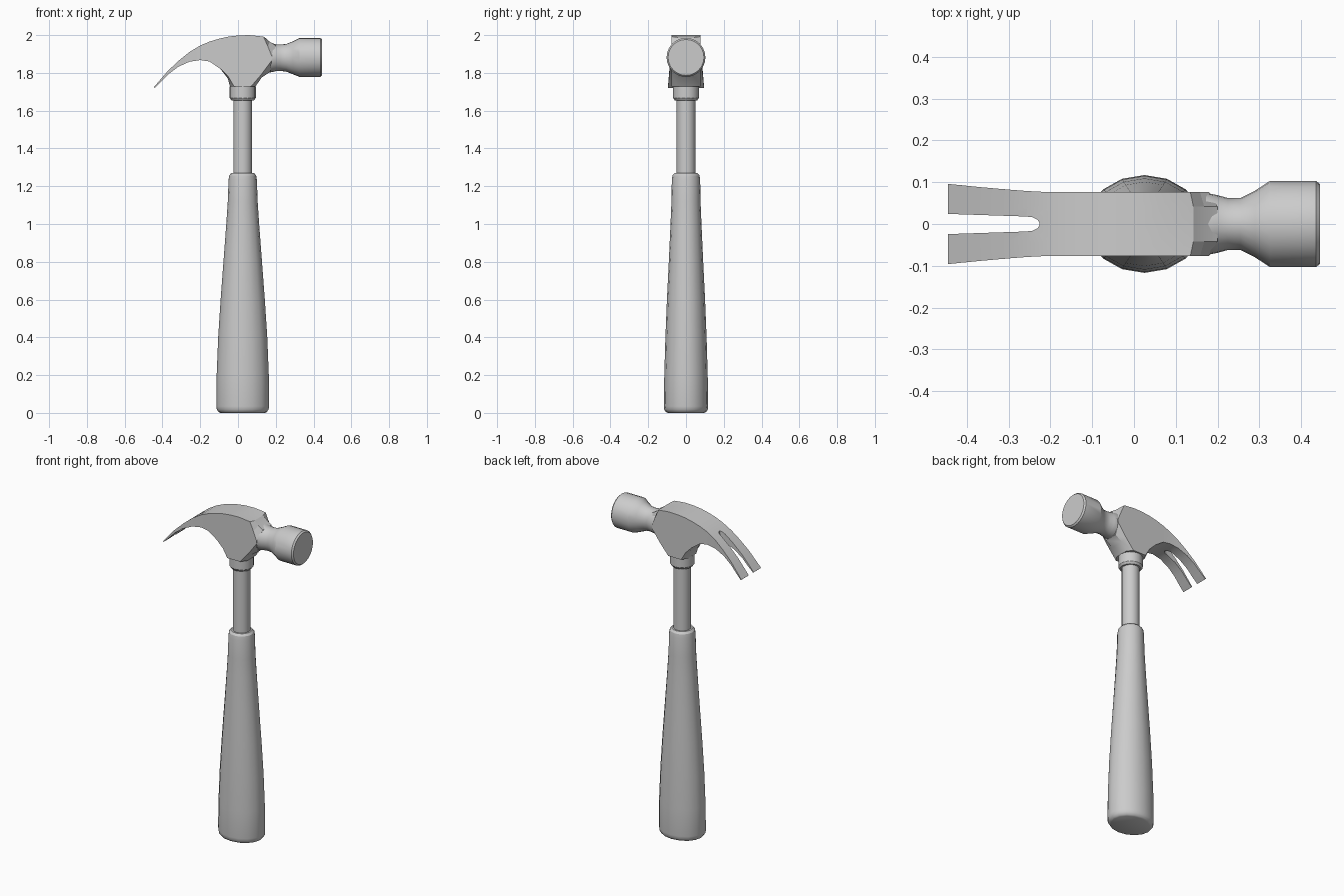
import bpy, bmesh, math

if "Cube" in bpy.data.objects:
    bpy.data.objects.remove(bpy.data.objects["Cube"])

CX = 0.025  # handle axis


def finish(name, rings, angle=32):
    """Skin a list of equal-length vertex rings, cap both ends, smooth by angle."""
    bm = bmesh.new()
    rows = [[bm.verts.new(p) for p in ring] for ring in rings]
    n = len(rows[0])
    for a, b in zip(rows, rows[1:]):
        for i in range(n):
            j = (i + 1) % n
            bm.faces.new((a[i], a[j], b[j], b[i]))
    bm.faces.new(rows[0])
    bm.faces.new(rows[-1])
    bmesh.ops.recalc_face_normals(bm, faces=bm.faces[:])
    me = bpy.data.meshes.new(name)
    bm.to_mesh(me)
    bm.free()
    ob = bpy.data.objects.new(name, me)
    bpy.context.collection.objects.link(ob)
    if angle:
        smooth(ob, angle)
    return ob


def smooth(ob, angle):
    bpy.ops.object.select_all(action='DESELECT')
    bpy.context.view_layer.objects.active = ob
    ob.select_set(True)
    bpy.ops.object.shade_smooth_by_angle(angle=math.radians(angle))


def circle(n):
    return [(math.cos(2 * math.pi * i / n), math.sin(2 * math.pi * i / n)) for i in range(n)]


def upright(name, profile, n=16):
    """Elliptical loft along z from (z, rx, ry)."""
    return finish(name, [[(CX + rx * c, ry * s, z) for c, s in circle(n)]
                         for z, rx, ry in profile])


# Handle: grip, shaft and collar
upright("grip", [(0, .118, .097), (.005, .128, .107), (.018, .137, .115), (.035, .14, .117),
                 (.2, .138, .115), (.4, .13, .109), (.6, .117, .101), (.8, .102, .091),
                 (1.0, .087, .082), (1.12, .079, .077), (1.235, .075, .075),
                 (1.258, .071, .071), (1.27, .06, .06)])
upright("shaft", [(1.2, .05, .05), (1.7, .05, .05)])
upright("collar", [(1.655, .06, .06), (1.668, .069, .069), (1.728, .069, .069), (1.74, .06, .06)])

# Striking end: neck and round face lofted along x (x, centre z, ry, rz)
poll = [(.1, 1.88, .06, .07), (.17, 1.882, .075, .08), (.2, 1.88, .069, .071),
        (.225, 1.88, .062, .07), (.255, 1.88, .062, .073), (.29, 1.88, .08, .087),
        (.325, 1.882, .103, .103), (.436, 1.882, .103, .103), (.445, 1.882, .095, .095)]
finish("neck_and_face", [[(x, ry * c, z + rz * s) for c, s in circle(24)]
                         for x, z, ry, rz in poll])

# Head: stations of (top flat, top rim, bottom rim, bottom flat), each an (x, z) pair
stations = []
for top, bottom in [((-.445, 1.725), (-.441, 1.721)), ((-.415, 1.76), (-.41, 1.75)),
                    ((-.37, 1.812), (-.37, 1.792)), ((-.31, 1.868), (-.317, 1.832)),
                    ((-.255, 1.912), (-.257, 1.859)), ((-.2, 1.945), (-.2, 1.868)),
                    ((-.15, 1.966), (-.15, 1.86))]:
    stations.append((top, top, bottom, bottom))
stations += [
    ((-.1, 1.981), (-.1, 1.981), (-.092, 1.823), (-.092, 1.82)),
    ((-.05, 1.992), (-.05, 1.992), (-.054, 1.77), (-.05, 1.778)),
    ((0, 1.998), (0, 1.998), (-.042, 1.727), (-.02, 1.727)),
    ((.06, 2.0), (.06, 2.0), (.025, 1.727), (.025, 1.727)),
    ((.135, 1.992), (.142, 1.988), (.092, 1.727), (.068, 1.727)),
    ((.158, 1.94), (.168, 1.965), (.125, 1.775), (.122, 1.79)),
    ((.18, 1.885), (.2, 1.945), (.17, 1.805), (.178, 1.865)),
]


def width(x):
    return .076 + .02 * (max(0, -.2 - x) / .245) ** 1.3


rings = []
for tf, tr, br, bf in stations:
    ring = []
    for (x, z), side in [(tf, -1), (tr, -.55), (tr, .55), (tf, 1),
                         (bf, 1), (br, .55), (br, -.55), (bf, -1)]:
        ring.append((x, side * width(x), z))
    rings.append(ring)
head = finish("claw_head", rings, angle=0)

# Nail slot between the two claws
half = [(-.5, .026), (-.26, .018), (-.242, .016), (-.231, .01), (-.226, .003)]
outline = half + [(x, -y) for x, y in reversed(half)]
cutter = finish("slot_cutter", [[(x, y, z) for x, y in outline] for z in (1.5, 2.2)], angle=0)
cutter.hide_render = True
mod = head.modifiers.new("slot", 'BOOLEAN')
mod.operation = 'DIFFERENCE'
mod.solver = 'EXACT'
mod.object = cutter
bpy.context.view_layer.objects.active = head
bpy.ops.object.modifier_apply(modifier=mod.name)
bpy.data.objects.remove(cutter)
smooth(head, 25)
